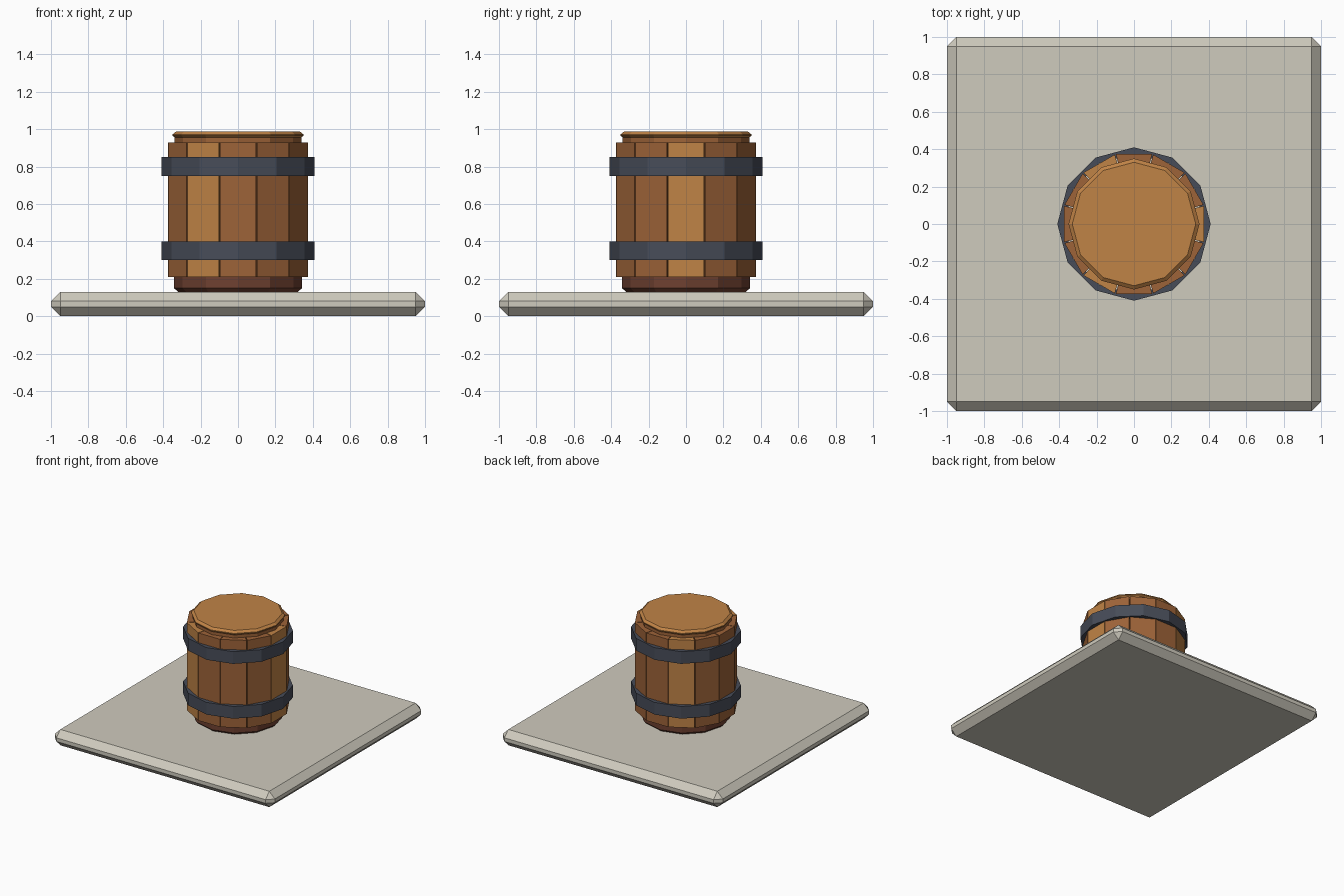
import bpy, bmesh, math

if "Cube" in bpy.data.objects:
    bpy.data.objects.remove(bpy.data.objects["Cube"])

SIDES = 12


def material(name, hex_colour):
    def linear(v):
        return v / 12.92 if v <= 0.04045 else ((v + 0.055) / 1.055) ** 2.4
    m = bpy.data.materials.new(name)
    rgb = [linear(int(hex_colour[i:i + 2], 16) / 255) for i in (0, 2, 4)]
    m.diffuse_color = (*rgb, 1)
    m.use_nodes = True
    m.node_tree.nodes["Principled BSDF"].inputs["Base Color"].default_value = m.diffuse_color
    return m


STONE = material("pale stone", "CFCBBE")
LIGHT = material("light wood", "C08346")
BROWN = material("brown wood", "9D6338")
DARK = material("dark wood", "6E4030")
IRON = material("dark iron", "474C58")


def finish(name, bm, mat):
    bmesh.ops.recalc_face_normals(bm, faces=bm.faces)
    me = bpy.data.meshes.new(name)
    bm.to_mesh(me)
    bm.free()
    me.materials.append(mat)
    ob = bpy.data.objects.new(name, me)
    bpy.context.collection.objects.link(ob)
    return ob


def turned(name, profile, mat, ring=False):
    """Twelve-sided solid from (radius, height) points; ring closes the profile instead of capping."""
    bm = bmesh.new()
    loops = []
    for r, z in profile:
        loops.append([bm.verts.new((r * math.cos(math.tau * i / SIDES),
                                    r * math.sin(math.tau * i / SIDES), z)) for i in range(SIDES)])
    pairs = list(zip(loops, loops[1:]))
    if ring:
        pairs.append((loops[-1], loops[0]))
    else:
        bm.faces.new(loops[0])
        bm.faces.new(loops[-1])
    for a, b in pairs:
        for i in range(SIDES):
            j = (i + 1) % SIDES
            bm.faces.new((a[i], a[j], b[j], b[i]))
    return finish(name, bm, mat)


def stave(index):
    """Wedge-shaped plank with a hairline gap to its neighbours."""
    angle = math.tau * index / SIDES
    slope = math.tan(math.pi / SIDES)
    bm = bmesh.new()
    levels = []
    for z in (0.21, 0.93):
        levels.append([])
        for r, side in ((0.31, -1), (0.373, -1), (0.373, 1), (0.31, 1)):
            w = side * (r * slope - 0.003)
            levels[-1].append(bm.verts.new((r * math.cos(angle) - w * math.sin(angle),
                                            r * math.sin(angle) + w * math.cos(angle), z)))
    low, high = levels
    bm.faces.new(low)
    bm.faces.new(high)
    for i in range(4):
        j = (i + 1) % 4
        bm.faces.new((low[i], low[j], high[j], high[i]))
    finish(f"stave_{index + 1}", bm, LIGHT if index % 4 == 0 else BROWN)


# Stone slab with chamfered edges
bm = bmesh.new()
bmesh.ops.create_cube(bm, size=1)
for v in bm.verts:
    v.co = (v.co.x * 2, v.co.y * 2, (v.co.z + 0.5) * 0.13)
bmesh.ops.bevel(bm, geom=bm.edges[:], offset=0.05, offset_type='OFFSET', segments=1, affect='EDGES')
finish("stone_slab", bm, STONE)

# Barrel base and inner core
turned("barrel_core", [(0.32, 0.13), (0.342, 0.15), (0.342, 0.92)], DARK)

# Staves
for i in range(SIDES):
    stave(i)

# Iron hoops
for name, z in (("lower_hoop", 0.30), ("upper_hoop", 0.75)):
    turned(name, [(0.41, z), (0.41, z + 0.1), (0.375, z + 0.1), (0.375, z)], IRON, ring=True)

# Barrel head and lid
turned("barrel_head", [(0.34, 0.915), (0.34, 0.955)], BROWN)
turned("lid", [(0.335, 0.953), (0.35, 0.965), (0.35, 0.972), (0.33, 0.988)], LIGHT)
